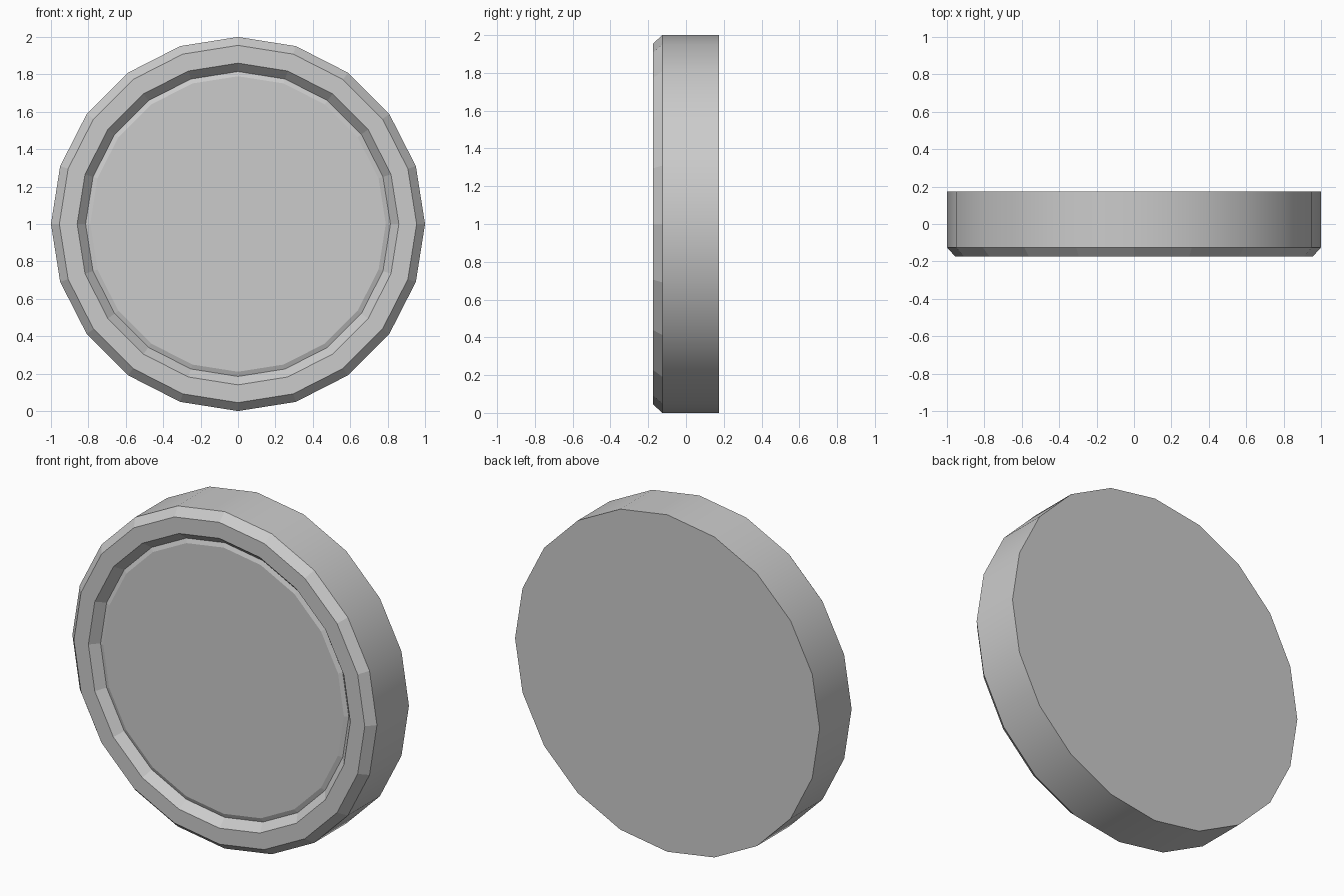
import bpy, bmesh, math

if "Cube" in bpy.data.objects:
    bpy.data.objects.remove(bpy.data.objects["Cube"])

SIDES = 20
# (radius, y) profile from the back edge round to the raised inner face
PROFILE = [(1.0, 0.175), (1.0, -0.125), (0.955, -0.175), (0.86, -0.175),
           (0.815, -0.125), (0.79, -0.135)]

bm = bmesh.new()
rings = []
for r, y in PROFILE:
    rings.append([bm.verts.new((r * math.cos(2 * math.pi * i / SIDES), y,
                                1 + r * math.sin(2 * math.pi * i / SIDES)))
                  for i in range(SIDES)])

# outer wall, chamfered rim and inner step
for a, b in zip(rings, rings[1:]):
    for i in range(SIDES):
        j = (i + 1) % SIDES
        bm.faces.new((a[i], a[j], b[j], b[i]))

# back cap and front panel
bm.faces.new(rings[0])
bm.faces.new(rings[-1])
bmesh.ops.recalc_face_normals(bm, faces=bm.faces)

# the outer wall is smooth, everything else is flat
for f in bm.faces:
    f.smooth = all(abs(math.hypot(v.co.x, v.co.z - 1) - 1) < 1e-4 for v in f.verts) and len(f.verts) == 4
for e in bm.edges:
    if any(not f.smooth for f in e.link_faces):
        e.smooth = False

mesh = bpy.data.meshes.new("round_disc")
bm.to_mesh(mesh)
bm.free()
disc = bpy.data.objects.new("round_disc", mesh)
bpy.context.collection.objects.link(disc)
